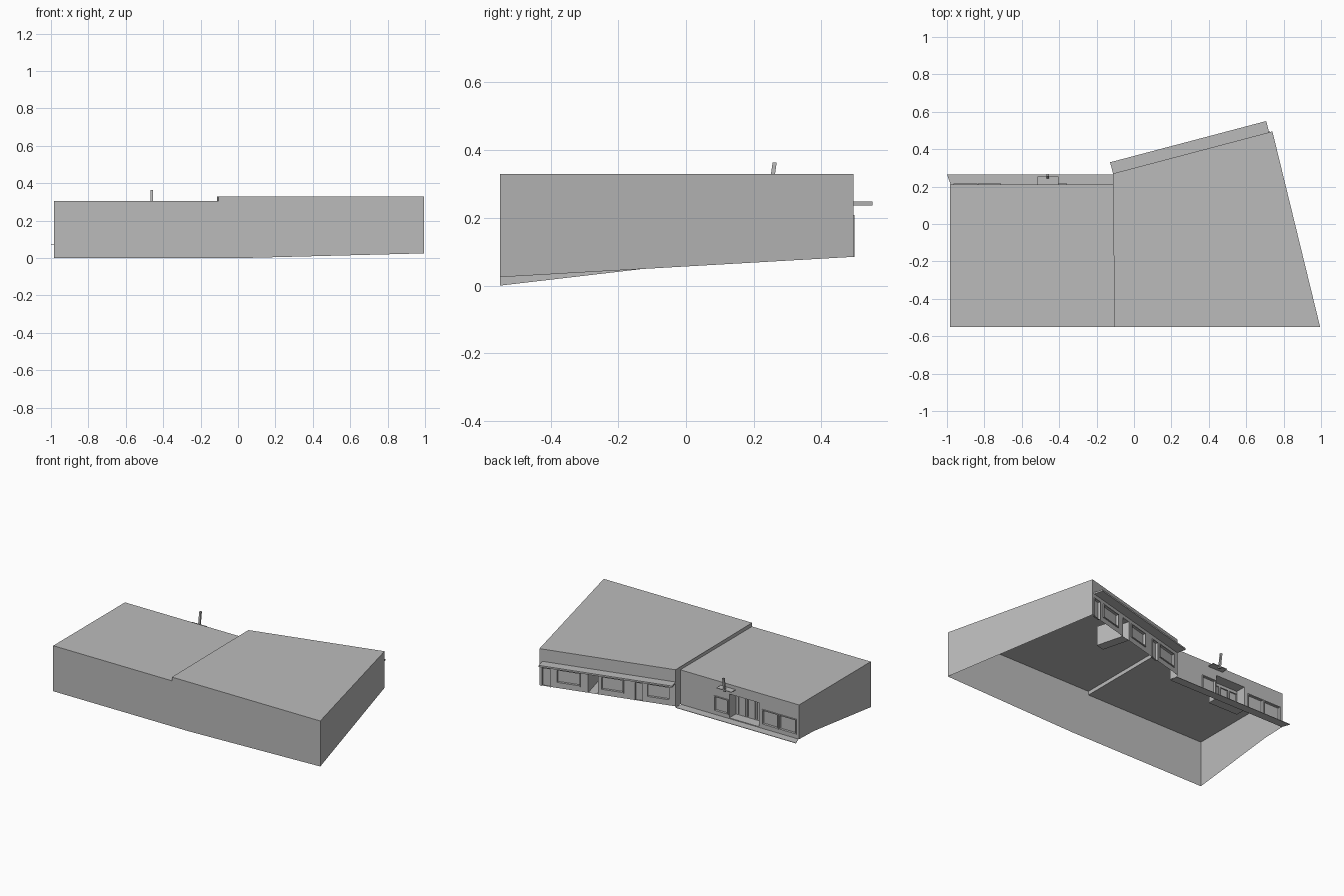
import bpy, bmesh
from mathutils import Vector

cube = bpy.data.objects.get("Cube")
if cube:
    bpy.data.objects.remove(cube, do_unlink=True)

GREY = (0.5, 0.5, 0.5, 1.0)
mat = bpy.data.materials.new("plain_grey")
mat.use_nodes = True
mat.diffuse_color = GREY
mat.node_tree.nodes["Principled BSDF"].inputs["Base Color"].default_value = GREY


def make(name, polygons, solid=False):
    """Object from a list of polygons, each a list of points."""
    bm = bmesh.new()
    for poly in polygons:
        bm.faces.new([bm.verts.new(p) for p in poly])
    bmesh.ops.remove_doubles(bm, verts=bm.verts, dist=1e-5)
    if solid:
        bmesh.ops.recalc_face_normals(bm, faces=bm.faces)
    me = bpy.data.meshes.new(name)
    bm.to_mesh(me)
    bm.free()
    me.materials.append(mat)
    ob = bpy.data.objects.new(name, me)
    bpy.context.collection.objects.link(ob)
    return ob


def prism(name, base, top):
    """Closed solid between two matching loops."""
    n = len(base)
    sides = [[base[i], base[(i + 1) % n], top[(i + 1) % n], top[i]] for i in range(n)]
    return make(name, [base[::-1], top] + sides, solid=True)


class Facade:
    """Back wall seen from outside: s runs along it, d points outward."""

    def __init__(self, start, end):
        self.o = Vector((*start, 0))
        run = Vector((*end, 0)) - self.o
        self.length = run.length
        self.u = run.normalized()
        self.n = self.u.cross(Vector((0, 0, 1)))

    def at(self, s, z, d=0.0):
        return self.o + self.u * s + self.n * d + Vector((0, 0, z))

    def rect(self, s0, s1, z0, z1, d=0.0):
        return [self.at(s, z, d) for s, z in ((s0, z0), (s1, z0), (s1, z1), (s0, z1))]

    def box(self, name, s0, s1, z0, z1, d0, d1):
        return prism(name, self.rect(s0, s1, z0, z1, d0), self.rect(s0, s1, z0, z1, d1))

    def wall(self, name, z0, z1, openings):
        """Wall with recessed openings (s0, s1, z0, z1, depth)."""
        ss = sorted({0, self.length} | {v for o in openings for v in o[:2]})
        zs = sorted({z0, z1} | {v for o in openings for v in o[2:4]})
        polys = []
        for a, b in zip(ss, ss[1:]):
            for c, e in zip(zs, zs[1:]):
                s, z = (a + b) / 2, (c + e) / 2
                if not any(o[0] < s < o[1] and o[2] < z < o[3] for o in openings):
                    polys.append(self.rect(a, b, c, e))
        for *r, depth in openings:
            outer, inner = self.rect(*r), self.rect(*r, -depth)
            polys.append(inner)
            for i in range(4):
                j = (i + 1) % 4
                polys.append([outer[i], outer[j], inner[j], inner[i]])
        return make(name, polys)

    def frame(self, name, s0, s1, z0, z1, d=0.0, w=0.006, sill=True):
        """Raised trim around an opening."""
        d0, d1 = d, d + 0.006
        self.box(name + "_side_a", s0 - w, s0, z0, z1, d0, d1)
        self.box(name + "_side_b", s1, s1 + w, z0, z1, d0, d1)
        self.box(name + "_head", s0 - w, s1 + w, z1, z1 + w, d0, d1)
        if sill:
            self.box(name + "_sill", s0 - w, s1 + w, z0 - w, z0, d0, d1)


# Plan and heights
FRONT, WEST, EAST, SPLIT = -0.55, -0.985, 0.995, -0.105
LOW, HIGH = 0.305, 0.33
BACK = 0.21
SEAM = (-0.112, 0.27)
CORNER = (0.74, 0.495)
PAVE = 0.075
BASE = 0.085

# West block: roof, front and side, open underneath
make("west_block", [
    [(WEST, FRONT, LOW), (SPLIT, FRONT, LOW), (SPLIT, BACK, LOW), (WEST, BACK, LOW)],
    [(WEST, FRONT, 0), (SPLIT, FRONT, 0), (SPLIT, FRONT, LOW), (WEST, FRONT, LOW)],
    [(WEST, BACK, PAVE), (WEST, 0.05, 0.07), (WEST, FRONT, 0),
     (WEST, FRONT, LOW), (WEST, BACK, LOW)],
])

# East block: higher roof, step, front and slanted side
make("east_block", [
    [(SPLIT, FRONT, HIGH), (EAST, FRONT, HIGH), (*CORNER, HIGH), (*SEAM, HIGH)],
    [(SPLIT, FRONT, 0), (0.02, FRONT, 0), (EAST, FRONT, 0.025),
     (EAST, FRONT, HIGH), (SPLIT, FRONT, HIGH)],
    [(EAST, FRONT, 0.025), (*CORNER, BASE), (*CORNER, HIGH), (EAST, FRONT, HIGH)],
    [(SPLIT, BACK, LOW), (SPLIT, FRONT, LOW), (SPLIT, FRONT, HIGH), (SPLIT, BACK, HIGH)],
    [(*SEAM, PAVE), (SPLIT, BACK, PAVE), (SPLIT, BACK, HIGH), (*SEAM, HIGH)],
])

# East shop front: windows, doors and a deep entrance
east = Facade(CORNER, SEAM)
windows = [(0.115, 0.26), (0.405, 0.54), (0.70, 0.84)]
doors = [(0.018, 0.072), (0.62, 0.67)]
porch = (0.315, 0.378, BASE, 0.215, 0.19)
openings = [(a, b, 0.125, 0.205, 0.01) for a, b in windows]
openings += [(a, b, BASE, 0.205, 0.01) for a, b in doors]
east.wall("east_shop_wall", BASE, HIGH, openings + [porch])
for i, (a, b) in enumerate(windows):
    east.frame(f"east_window_{i}", a, b, 0.125, 0.205)
for i, (a, b) in enumerate(doors):
    east.frame(f"east_door_{i}", a, b, BASE, 0.205, w=0.004, sill=False)
east.box("east_canopy", 0.018, east.length, 0.237, 0.248, 0, 0.062)

# West shop front: windows and a shallow wide entrance
west = Facade((SPLIT, BACK), (WEST, BACK))
windows = [(0.258, 0.35, 0.105, 0.195), (0.613, 0.722, 0.108, 0.198),
           (0.738, 0.855, 0.108, 0.198)]
entry = (0.363, 0.582, 0.08, 0.24, 0.07)
west.wall("west_shop_wall", PAVE, LOW, [(*w, 0.01) for w in windows] + [entry])
for i, w in enumerate(windows):
    west.frame(f"west_window_{i}", *w)

# Entrance doors at the back of the recess
for i, s in enumerate((0.385, 0.455, 0.523)):
    west.frame(f"entry_door_{i}", s, s + 0.05, 0.086, 0.215, d=-0.07, w=0.004, sill=False)

# Pavement strip along the west shop front
strip = [(-0.98, BACK), (-0.11, BACK), (-0.11, 0.265), (-1.0, 0.265)]
prism("pavement", [(x, y, PAVE - 0.003) for x, y in strip],
      [(x, y, PAVE) for x, y in strip])

# Leaning sign post on a small bracket
west.box("post_bracket", 0.30, 0.41, 0.278, 0.282, 0, 0.045)
foot, head = (0.038, 0.268), (0.052, 0.364)
ends = [[west.at(s, z, d + e) for s, e in
         ((0.350, -0.006), (0.362, -0.006), (0.362, 0.006), (0.350, 0.006))]
        for d, z in (foot, head)]
prism("sign_post", *ends)
